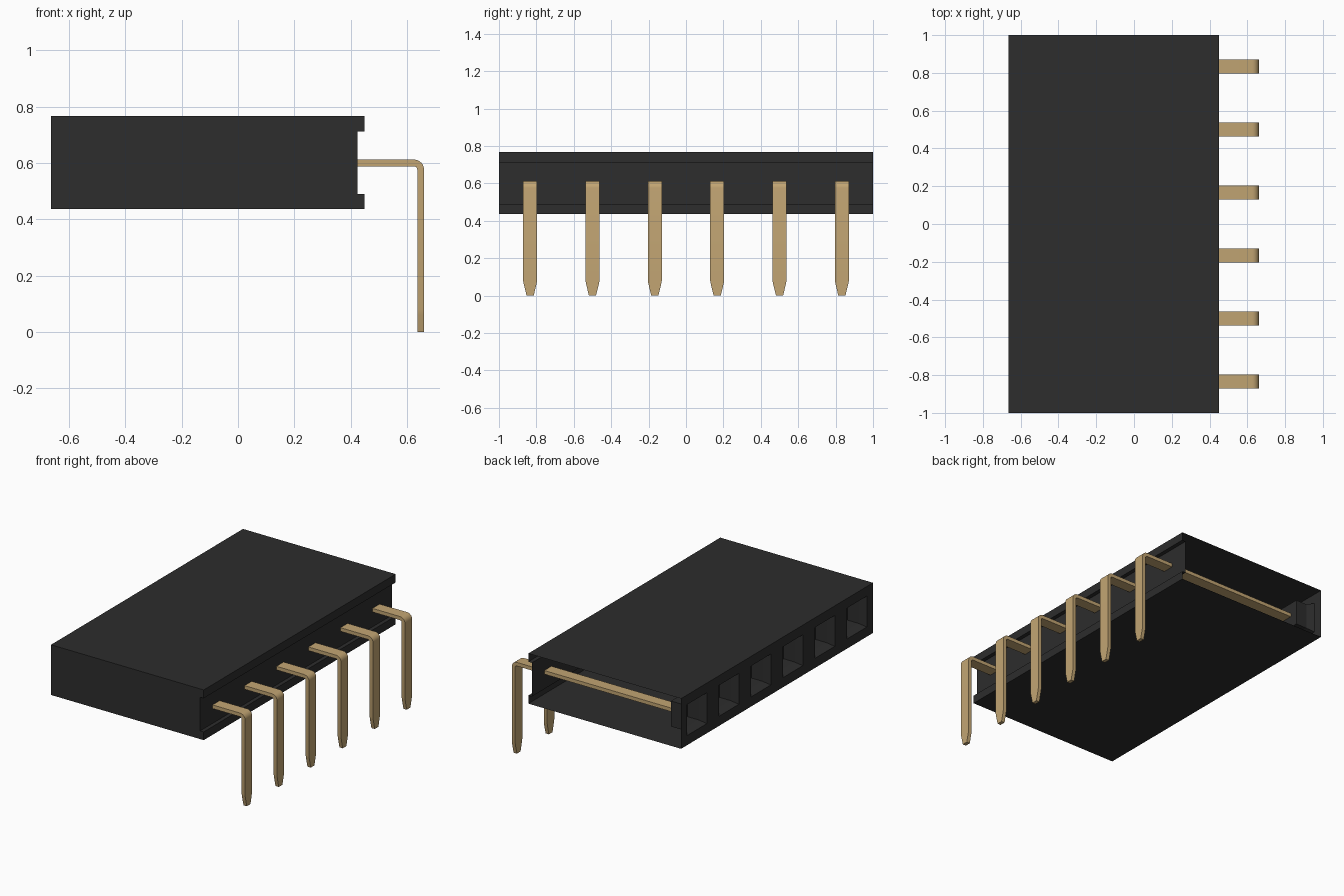
import bpy
import bmesh
from math import sin, cos, pi
from mathutils import Vector

cube = bpy.data.objects.get("Cube")
if cube:
    bpy.data.objects.remove(cube, do_unlink=True)

COUNT = 6
PITCH = 2 / COUNT


def material(name, color):
    m = bpy.data.materials.new(name)
    m.use_nodes = True
    m.diffuse_color = (*color, 1)
    m.node_tree.nodes["Principled BSDF"].inputs["Base Color"].default_value = (*color, 1)
    return m


def finish(bm, name, mat):
    mesh = bpy.data.meshes.new(name)
    bm.to_mesh(mesh)
    bm.free()
    mesh.materials.append(mat)
    obj = bpy.data.objects.new(name, mesh)
    bpy.context.collection.objects.link(obj)
    return obj


def loft(bm, rings, cap_start=True, cap_end=True):
    """Join rings of points with quads."""
    loops = [[bm.verts.new(p) for p in ring] for ring in rings]
    n = len(loops[0])
    for a, b in zip(loops, loops[1:]):
        for i in range(n):
            j = (i + 1) % n
            bm.faces.new((a[i], a[j], b[j], b[i]))
    if cap_start:
        bm.faces.new(loops[0][::-1])
    if cap_end:
        bm.faces.new(loops[-1])


black = material("black plastic", (0.026, 0.026, 0.026))
gold = material("pale gold metal", (0.54, 0.376, 0.171))

# Housing: grooved shell, one cell per contact, open at the back end
LEFT, RIGHT, GROOVE = -0.664, 0.45, 0.424
LOW, HIGH = 0.436, 0.767
profile = [(LEFT, LOW), (RIGHT, LOW), (RIGHT, 0.49), (GROOVE, 0.49),
           (GROOVE, 0.712), (RIGHT, 0.712), (RIGHT, HIGH), (LEFT, HIGH)]
bm = bmesh.new()
loft(bm, [[(x, -1 + k * PITCH, z) for x, z in profile] for k in range(COUNT + 1)],
     cap_end=False)
bmesh.ops.recalc_face_normals(bm, faces=bm.faces)

# Sockets: square mouths that funnel into straight pockets
bm.normal_update()
cells = [f for f in bm.faces if f.normal.x < -0.9]
bmesh.ops.inset_individual(bm, faces=cells, thickness=0.09)
bmesh.ops.inset_individual(bm, faces=cells, thickness=0.025, depth=-0.05)
pockets = bmesh.ops.extrude_discrete_faces(bm, faces=cells)["faces"]
bmesh.ops.translate(bm, verts=list({v for f in pockets for v in f.verts}),
                    vec=(0.08, 0, 0))
finish(bm, "housing", black)

# Pins: flat strips with a rounded right-angle bend and a tapered tip
HALF, THICK, BEND = 0.0375, 0.012, 0.024
PIN_X, PIN_Z, STEPS = 0.649, 0.6, 6
path = [(-0.53, PIN_Z, 0, HALF)]
for s in range(STEPS + 1):
    a = s / STEPS * pi / 2
    path.append((PIN_X - BEND + BEND * sin(a), PIN_Z - BEND + BEND * cos(a), a, HALF))
path += [(PIN_X, 0.08, pi / 2, HALF), (PIN_X, 0.06, pi / 2, HALF - 0.004),
         (PIN_X, 0, pi / 2, 0.019)]

for k in range(COUNT):
    y = -1 + (k + 0.5) * PITCH
    rings = []
    for x, z, a, w in path:
        out = Vector((sin(a), 0, cos(a))) * THICK
        mid, side = Vector((x, y, z)), Vector((0, w, 0))
        rings.append([mid + out - side, mid + out + side,
                      mid - out + side, mid - out - side])
    bm = bmesh.new()
    loft(bm, rings)
    bmesh.ops.recalc_face_normals(bm, faces=bm.faces)
    pin = finish(bm, f"pin_{k + 1}", gold)
    bpy.ops.object.select_all(action="DESELECT")
    pin.select_set(True)
    bpy.context.view_layer.objects.active = pin
    bpy.ops.object.shade_smooth_by_angle()
